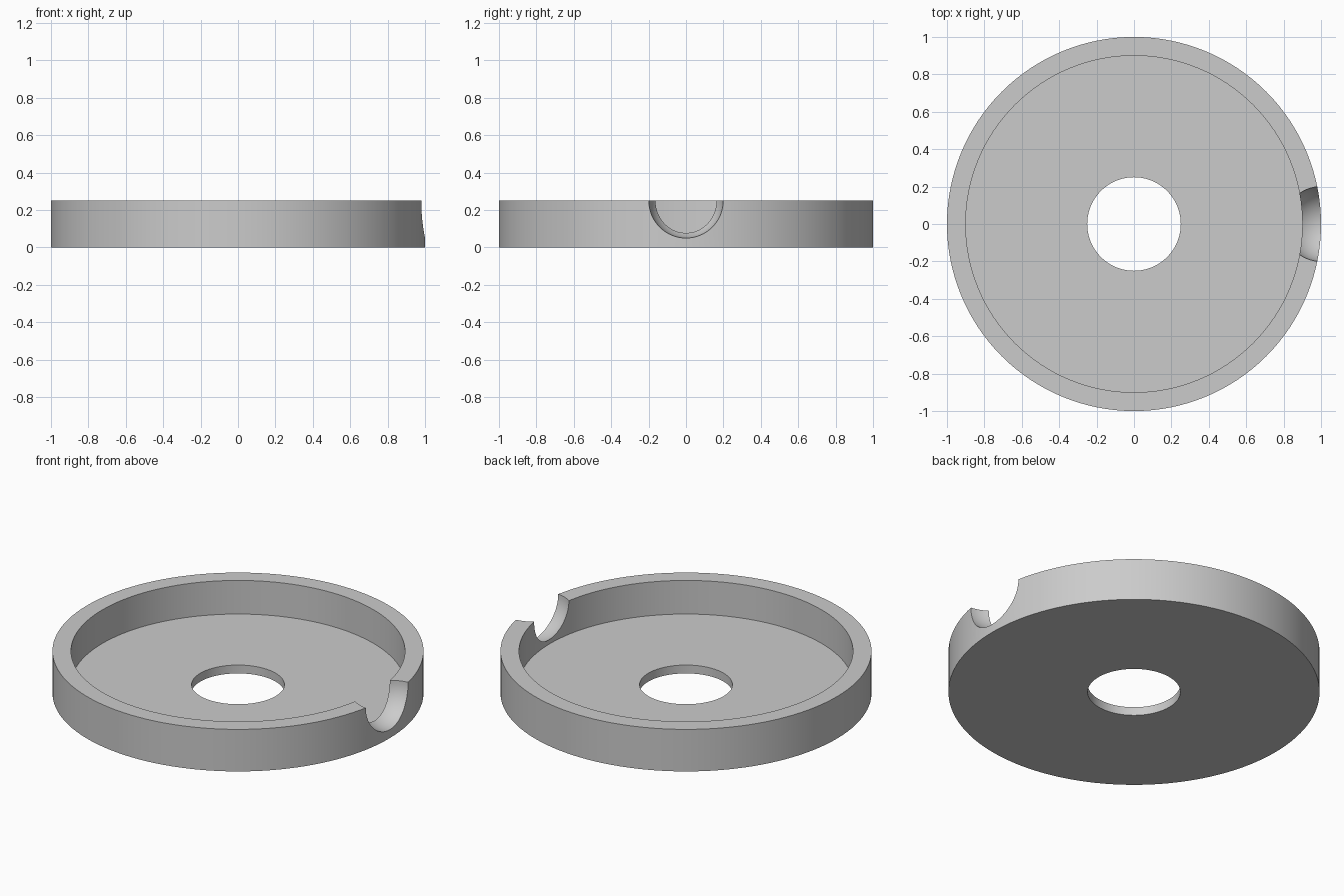
import bpy, bmesh, math

cube = bpy.data.objects.get("Cube")
if cube:
    bpy.data.objects.remove(cube, do_unlink=True)

SEGMENTS = 128

grey = bpy.data.materials.new("light_grey")
grey.use_nodes = True
colour = (0.6, 0.6, 0.6, 1)
grey.diffuse_color = colour
grey.node_tree.nodes["Principled BSDF"].inputs["Base Color"].default_value = colour


def lathe(name, profile):
    """Revolve a closed (radius, height) profile around z."""
    bm = bmesh.new()
    rings = []
    for i in range(SEGMENTS):
        a = 2 * math.pi * i / SEGMENTS
        rings.append([bm.verts.new((r * math.cos(a), r * math.sin(a), z))
                      for r, z in profile])
    n = len(profile)
    for i, ring in enumerate(rings):
        following = rings[(i + 1) % SEGMENTS]
        for j in range(n):
            k = (j + 1) % n
            bm.faces.new((ring[j], following[j], following[k], ring[k]))
    bmesh.ops.recalc_face_normals(bm, faces=bm.faces)
    mesh = bpy.data.meshes.new(name)
    bm.to_mesh(mesh)
    bm.free()
    obj = bpy.data.objects.new(name, mesh)
    bpy.context.collection.objects.link(obj)
    return obj


# Round tray: thin floor with a centre hole and an upright rim
tray = lathe("round_tray", [(0.25, 0), (1, 0), (1, 0.25),
                            (0.9, 0.25), (0.9, 0.05), (0.25, 0.05)])
tray.data.materials.append(grey)

# Ball that scoops the notch out of the rim
bpy.ops.mesh.primitive_uv_sphere_add(segments=64, ring_count=32, radius=0.2,
                                     location=(1, 0, 0.25))
ball = bpy.context.object
ball.name = "notch_cutter"
ball.data.materials.append(grey)

notch = tray.modifiers.new("rim_notch", 'BOOLEAN')
notch.operation = 'DIFFERENCE'
notch.solver = 'EXACT'
notch.object = ball
bpy.context.view_layer.objects.active = tray
bpy.ops.object.select_all(action='DESELECT')
tray.select_set(True)
bpy.ops.object.modifier_apply(modifier=notch.name)
bpy.data.objects.remove(ball, do_unlink=True)

# Smooth curved walls, crisp rims
bpy.ops.object.shade_smooth_by_angle(angle=math.radians(30))
